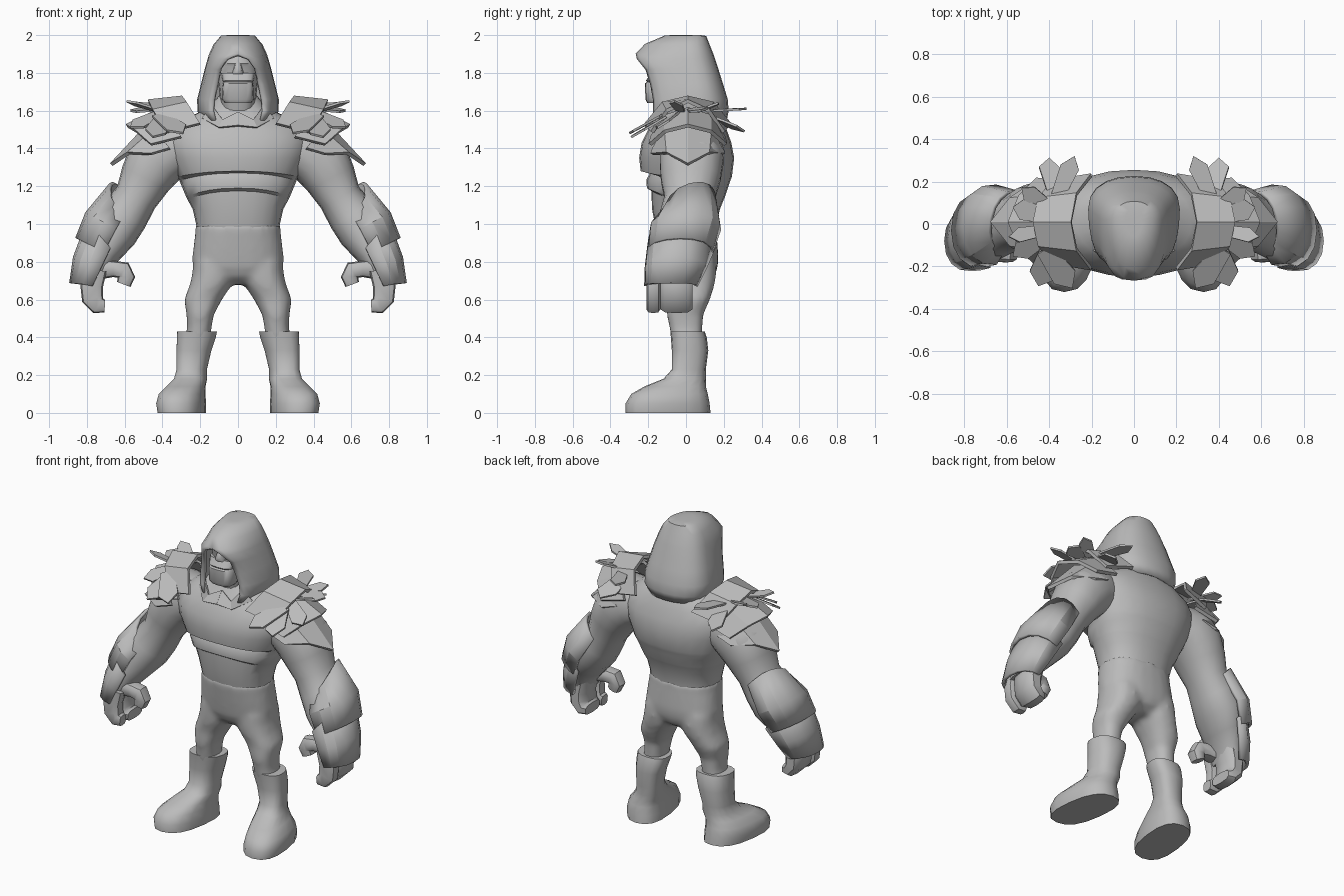
import bpy, bmesh, math
from math import sin, cos, pi, radians
from mathutils import Vector as V

grey = bpy.data.materials.new("stone_grey")
grey.diffuse_color = (0.5, 0.5, 0.5, 1)


def make(name, verts, faces, mirror=True, thick=0, smooth=True, angle=40):
    me = bpy.data.meshes.new(name)
    me.from_pydata([tuple(v) for v in verts], [], faces)
    me.materials.append(grey)
    bm = bmesh.new()
    bm.from_mesh(me)
    bmesh.ops.remove_doubles(bm, verts=bm.verts, dist=0.0005)
    bmesh.ops.recalc_face_normals(bm, faces=bm.faces)
    bm.to_mesh(me)
    bm.free()
    ob = bpy.data.objects.new(name, me)
    bpy.context.collection.objects.link(ob)
    bpy.ops.object.select_all(action='DESELECT')
    ob.select_set(True)
    bpy.context.view_layer.objects.active = ob
    if smooth:
        bpy.ops.object.shade_smooth_by_angle(angle=radians(angle))
    if thick:
        m = ob.modifiers.new("thickness", 'SOLIDIFY')
        m.thickness, m.offset = thick, 0
    if mirror:
        ob.modifiers.new("mirror", 'MIRROR').use_mirror_merge = False
    return ob


def skin(rings, closed=True):
    n = len(rings[0])
    faces = []
    for r in range(len(rings) - 1):
        for i in range(n if closed else n - 1):
            j = (i + 1) % n
            faces.append((r*n + i, r*n + j, (r+1)*n + j, (r+1)*n + i))
    if closed:
        faces += [tuple(range(n))[::-1], tuple(range((len(rings)-1)*n, len(rings)*n))]
    return [p for ring in rings for p in ring], faces


def sp(v, e):
    return math.copysign(abs(v) ** e, v)


def stack(name, rows, n=16, e=0.85, yaw=0, **kw):
    """Horizontal rings: z, centre x, half width, front y, back y, front arch."""
    rings = []
    for z, cx, rx, yf, yb, *lift in rows:
        cy, ry = (yf + yb) / 2, (yb - yf) / 2
        ring = []
        for i in range(n):
            a = 2*pi*i/n
            x, y = rx*sp(cos(a), e), cy + ry*sp(sin(a), e)
            up = lift[0]*max(-sin(a), 0)**2 if lift else 0
            ring.append(V((cx + x - yaw*y, y, z + up)))
        rings.append(ring)
    return make(name, *skin(rings), **kw)


def tube(name, path, n=14, arc=None, peak=0, slant=0, hem=0, e=0.9, **kw):
    """Rings across a path: point, half depth in the xz plane, half depth in y."""
    pts = [V(p[0]) for p in path]
    rings = []
    for k, (p, rv, ru) in enumerate(path):
        t = (pts[min(k+1, len(pts)-1)] - pts[max(k-1, 0)])
        t.y = 0
        t.normalize()
        out = V((-t.z, 0, t.x))
        angs = ([2*pi*i/n for i in range(n)] if arc is None else
                [radians(-arc + 2*arc*i/n) for i in range(n + 1)])
        first, last = k == 0, k == len(path) - 1
        rings.append([V(p) + out*rv*sp(cos(a), e) + V((0, ru*sp(sin(a), e), 0))
                      - t*first*(peak*max(cos(a), 0) + slant*sin(a))
                      + t*last*hem*max(cos(a), 0) for a in angs])
    return make(name, *skin(rings, arc is None), **kw)


def arch(name, rows):
    """Plate draped front to back over the shoulder, symmetric in y."""
    rings = [[V((x, y, z)) for x, y, z in r] +
             [V((x, -y + 0.02, z)) for x, y, z in r[-2::-1]] for r in rows]
    make(name, *skin(rings, False), thick=0.02, smooth=False)


def spike(name, base, tip, w, side):
    """Flat pointed shard, widest near its tip."""
    b, t, s = V(base), V(tip), V(side).normalized()*w
    m = b.lerp(t, 0.72)
    make(name, [b - s*0.7, b + s*0.7, m + s, t, m - s], [(0, 1, 2, 3, 4)],
         thick=0.012, smooth=False)


# torso with arched chest and rib ledges
stack("torso", [
    (0.94, 0, .215, -.155, .155), (1.0, 0, .222, -.165, .16),
    (1.08, 0, .24, -.18, .18), (1.13, 0, .268, -.183, .2, .045), (1.145, 0, .275, -.207, .207, .045),
    (1.20, 0, .298, -.21, .225, .035), (1.23, 0, .31, -.19, .235, .04), (1.25, 0, .322, -.24, .243, .03),
    (1.35, 0, .365, -.248, .255), (1.43, 0, .385, -.235, .24), (1.50, 0, .36, -.2, .215),
    (1.56, 0, .27, -.165, .19), (1.62, 0, .15, -.12, .15), (1.68, 0, .1, -.09, .1)],
    n=24, mirror=False, angle=35)

# hips and legs, blended into one smooth skin
hips = stack("hips", [
    (0.68, 0, .07, -.06, .09), (0.72, 0, .17, -.11, .15), (0.77, 0, .238, -.133, .168),
    (0.82, 0, .243, -.142, .172), (0.88, 0, .236, -.152, .168), (0.96, 0, .226, -.164, .162),
    (1.0, 0, .225, -.167, .162)], n=24, mirror=False)
legs = stack("legs", [
    (0.34, .22, .072, -.07, .08), (0.45, .205, .065, -.088, .088), (0.52, .2, .073, -.103, .093),
    (0.60, .185, .101, -.103, .128), (0.68, .143, .112, -.118, .153), (0.74, .124, .118, -.122, .162),
    (0.80, .12, .118, -.122, .158), (0.86, .11, .11, -.11, .14)])
bpy.ops.object.modifier_apply(modifier="mirror")
hips.select_set(True)
bpy.ops.object.join()
legs.name = "hips_and_legs"
blend = legs.modifiers.new("blend", 'REMESH')
blend.mode, blend.voxel_size, blend.use_smooth_shade = 'VOXEL', 0.016, True
soft = legs.modifiers.new("soften", 'SMOOTH')
soft.factor, soft.iterations = 0.5, 8

# boots with wide toes
stack("boot", [
    (0.0, .285, .122, -.32, .13), (0.05, .288, .127, -.32, .125), (0.10, .285, .118, -.29, .115),
    (0.14, .268, .1, -.22, .105), (0.18, .25, .086, -.12, .105), (0.23, .247, .08, -.075, .105),
    (0.33, .236, .092, -.075, .118), (0.40, .222, .103, -.08, .11), (0.43, .218, .105, -.083, .1)],
    yaw=0.13, e=.8, angle=50)

# arms
tube("arm", [
    ((.26, .02, 1.40), .13, .14), ((.36, .03, 1.39), .16, .165), ((.44, .03, 1.33), .16, .17),
    ((.49, .025, 1.24), .138, .16), ((.54, .02, 1.14), .115, .135), ((.60, .01, 1.05), .128, .15),
    ((.66, -.005, .96), .13, .165), ((.72, -.035, .86), .105, .145), ((.76, -.07, .77), .075, .125),
    ((.775, -.08, .70), .06, .11)], n=18)

# hands: finger block, first finger and thumb
for nm, y, w in (("fingers", -.05, .088), ("first_finger", -.173, .038)):
    tube(nm, [((.755, y, .76), .06, w), ((.775, y, .67), .06, w), ((.77, y, .605), .058, w),
              ((.74, y, .567), .046, w), ((.705, y, .565), .033, w*.85)], n=10, e=.65)
tube("thumb", [((.74, -.12, .76), .055, .055), ((.66, -.13, .762), .043, .05),
               ((.605, -.135, .755), .047, .047), ((.59, -.135, .72), .046, .046),
               ((.605, -.135, .68), .038, .038)], n=10, e=.75)

# layered forearm guards
tube("upper_guard", [((.595, .02, 1.09), .13, .13), ((.665, -.003, .98), .155, .18),
                     ((.725, -.03, .86), .142, .165)],
     n=8, arc=96, peak=.06, slant=.05, thick=.02, angle=25)
tube("wrist_guard", [((.69, -.025, .88), .15, .172), ((.74, -.055, .77), .135, .155),
                     ((.78, -.08, .675), .1, .132)],
     n=8, arc=95, peak=.1, hem=.03, thick=.02, angle=25)

# hood: rows of z, half width, opening half width, front y, back y
rows = [(1.99, .04, 0, -.06, .07), (1.987, .085, 0, -.11, .10), (1.945, .12, 0, -.21, .115),
        (1.895, .143, 0, -.258, .135), (1.872, .15, .055, -.25, .143), (1.82, .165, .09, -.205, .16),
        (1.74, .185, .108, -.18, .185), (1.66, .205, .125, -.165, .21), (1.60, .205, .13, -.165, .215),
        (1.55, .17, .115, -.17, .205)]
rings = []
for z, w, ex, yf, yb in rows:
    ym = yf*.15 + yb*.45
    half = []
    for i in range(11):
        a = pi*i/10
        front = a < pi/2
        x = (ex*(1 - sin(a)) if front else 0) + w*sp(sin(a), 1 if front else .9)
        y = ym + ((ym - yf)*-cos(a) if front else -(yb - ym)*sp(cos(a), .85))
        half.append(V((x, y, z)))
    rings.append(half + [V((-p.x, p.y, p.z)) for p in half[-2::-1]])
vs, fs = skin(rings, False)
fs.append(tuple(range(20)))
make("hood", vs, fs, mirror=False, thick=.022, angle=55)

# head, jaw and nose inside the hood
stack("head", [(1.58, 0, .08, -.13, .06), (1.66, 0, .095, -.15, .08), (1.78, 0, .108, -.175, .09),
               (1.835, 0, .104, -.178, .09), (1.85, 0, .095, -.188, .09), (1.89, 0, .07, -.17, .07)],
      mirror=False, e=.75)
stack("jaw", [(1.64, 0, .07, -.205, -.08), (1.66, 0, .085, -.215, -.08), (1.745, 0, .08, -.217, -.08),
              (1.752, 0, .077, -.207, -.08), (1.76, 0, .083, -.212, -.08), (1.80, 0, .092, -.185, -.08)],
      mirror=False, e=.65, angle=45)
stack("nose", [(1.795, 0, .034, -.205, -.12), (1.82, 0, .025, -.215, -.12), (1.87, 0, .013, -.18, -.12)],
      n=8, mirror=False, angle=60)

# pointed collar under the chin
make("collar", [(0, -.16, 1.59), (.08, -.185, 1.55), (.13, -.15, 1.62), (.19, -.12, 1.56),
                (.1, -.21, 1.51), (0, -.215, 1.52)],
     [(0, 1, 4, 5), (1, 2, 3, 4)], thick=.012, smooth=False)

# shoulder plates: neck arch and two pointed layers below it
arch("shoulder_arch", [
    [(.20, -.21, 1.53), (.27, -.12, 1.64), (.295, .01, 1.67)],
    [(.38, -.18, 1.485), (.45, -.1, 1.6), (.475, .01, 1.65)]])
arch("middle_layer", [
    [(.30, -.18, 1.46), (.38, -.11, 1.57), (.40, .01, 1.61)],
    [(.46, -.19, 1.42), (.54, -.11, 1.49), (.59, .01, 1.52)]])
arch("lower_layer", [
    [(.36, -.17, 1.40), (.44, -.11, 1.5), (.46, .01, 1.54)],
    [(.46, -.18, 1.37), (.58, -.1, 1.375), (.67, .01, 1.315)]])

# shards fanned around the shoulder
shards = [((.36, .13, 1.6), (.28, .32, 1.61), .045, (1, .3, 0)),
          ((.36, .12, 1.57), (.40, .31, 1.49), .06, (1, .2, .1)),
          ((.42, -.12, 1.58), (.29, -.30, 1.48), .06, (1, -.6, -.3)),
          ((.40, -.12, 1.56), (.45, -.29, 1.46), .06, (1, .4, .2)),
          ((.42, -.06, 1.58), (.57, -.15, 1.51), .05, (.5, .6, .3)),
          ((.42, -.03, 1.60), (.59, -.06, 1.65), .035, (.1, 1, -.2)),
          ((.42, .04, 1.61), (.57, .08, 1.60), .05, (-.2, 1, .2)),
          ((.40, .08, 1.60), (.53, .17, 1.64), .04, (-.6, .7, .2))]
for i, s in enumerate(shards):
    spike(f"shoulder_shard_{i + 1}", *s)
